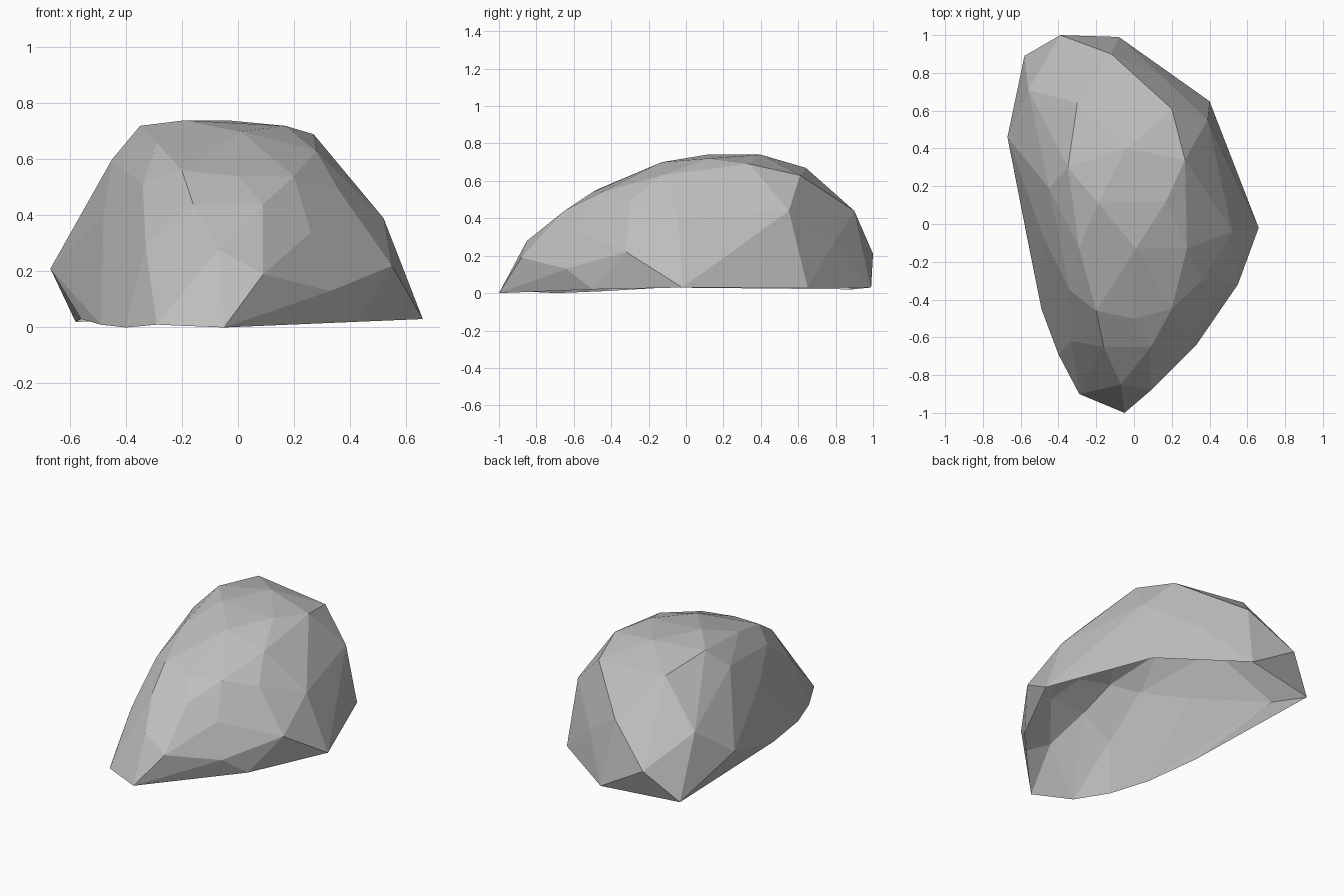
import bpy
import bmesh
from math import radians

default_cube = bpy.data.objects.get("Cube")
if default_cube:
    bpy.data.objects.remove(default_cube, do_unlink=True)


def make_material(name, colour):
    material = bpy.data.materials.new(name)
    material.use_nodes = True
    material.diffuse_color = colour
    shader = next(node for node in material.node_tree.nodes if node.type == "BSDF_PRINCIPLED")
    shader.inputs["Base Color"].default_value = colour
    shader.inputs["Roughness"].default_value = 1
    return material


def chiselled_shell(name, contours, material):
    """Wrap flat facets around the contours and leave the underside open."""
    mesh_builder = bmesh.new()
    for contour in contours:
        for corner in contour:
            mesh_builder.verts.new(corner)

    # Outer skin
    wrapped = bmesh.ops.convex_hull(mesh_builder, input=mesh_builder.verts[:])
    unused = {item for item in wrapped["geom_interior"] + wrapped["geom_unused"]
              if isinstance(item, bmesh.types.BMVert)}
    bmesh.ops.delete(mesh_builder, geom=list(unused), context="VERTS")
    bmesh.ops.recalc_face_normals(mesh_builder, faces=mesh_builder.faces[:])

    # Open underside
    mesh_builder.normal_update()
    underside = [face for face in mesh_builder.faces
                 if face.normal.z < -.8 and max(v.co.z for v in face.verts) < .1]
    bmesh.ops.delete(mesh_builder, geom=underside, context="FACES")

    # Merge nearly level triangles into broad facets
    bmesh.ops.dissolve_limit(mesh_builder, angle_limit=radians(4),
                             verts=[], edges=mesh_builder.edges[:])

    mesh = bpy.data.meshes.new(name)
    mesh_builder.to_mesh(mesh)
    mesh_builder.free()
    mesh.materials.append(material)
    for polygon in mesh.polygons:
        polygon.use_smooth = False
    boulder = bpy.data.objects.new(name, mesh)
    bpy.context.collection.objects.link(boulder)
    return boulder


# Ground contour
rim = [
    (-.05, -1, 0), (.42, -.5, .02), (.66, -.02, .03), (.4, .65, .03),
    (-.08, .99, .03), (-.58, .89, .02), (-.56, -.1, .03),
    (-.49, -.45, .01), (-.4, -.69, 0), (-.29, -.9, .01),
]

# Lower flanks
flanks = [
    (.09, -.88, .19), (.33, -.64, .13), (.55, -.32, .22), (.5, .28, .26),
    (.14, .79, .27), (-.39, 1, .21), (-.67, .46, .21),
    (-.33, -.62, .29), (-.07, -.85, .28),
]

# Upper shoulders
shoulders = [
    (.09, -.65, .44), (.26, -.59, .34), (.36, -.3, .49), (.52, -.04, .39),
    (.39, .55, .44), (-.12, .9, .44), (-.56, .71, .4),
    (-.48, -.07, .4), (-.34, -.35, .51), (-.16, -.65, .44),
]

# Rounded crown
crown = [
    (-.2, -.46, .56), (0, -.5, .54), (.2, -.45, .54), (.13, -.3, .61),
    (.28, -.13, .63), (.27, .34, .69), (.2, .61, .63), (-.3, .64, .67),
    (-.45, .19, .6), (-.35, .3, .72), (-.29, -.13, .66), (-.11, -.24, .63),
    (.01, -.13, .7), (.17, .12, .72), (-.19, .11, .74), (-.04, .4, .74),
]

stone_grey = make_material("stone_grey", (.52, .52, .52, 1))
chiselled_shell("boulder", (rim, flanks, shoulders, crown), stone_grey)
